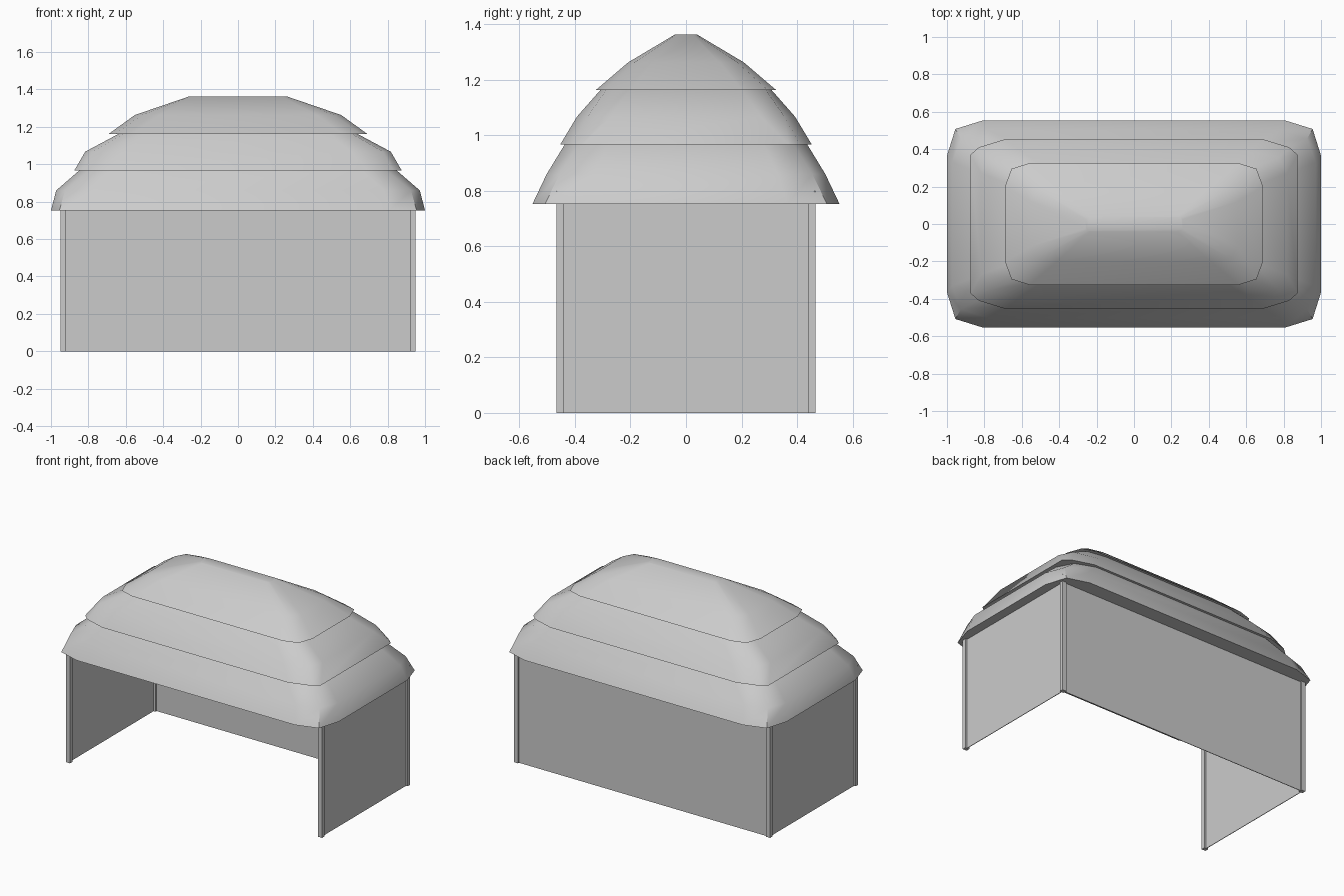
import bpy, bmesh
from math import radians

if "Cube" in bpy.data.objects:
    bpy.data.objects.remove(bpy.data.objects["Cube"])


def finish(bm, name):
    bmesh.ops.recalc_face_normals(bm, faces=bm.faces)
    me = bpy.data.meshes.new(name)
    bm.to_mesh(me)
    bm.free()
    ob = bpy.data.objects.new(name, me)
    bpy.context.collection.objects.link(ob)
    return ob


def box(name, x0, x1, y0, y1, z0, z1):
    bm = bmesh.new()
    bmesh.ops.create_cube(bm, size=1)
    for v in bm.verts:
        v.co.x = x0 + (v.co.x + 0.5) * (x1 - x0)
        v.co.y = y0 + (v.co.y + 0.5) * (y1 - y0)
        v.co.z = z0 + (v.co.z + 0.5) * (z1 - z0)
    return finish(bm, name)


def roof_tier(name, levels):
    """Skin stacked rings; each ring is one quarter outline mirrored four ways."""
    bm = bmesh.new()
    rings = []
    for z, quarter in levels:
        half = quarter + [(-x, y) for x, y in reversed(quarter)]
        pts = half + [(x, -y) for x, y in reversed(half)]
        rings.append([bm.verts.new((x, y, z)) for x, y in pts])
    for lo, hi in zip(rings, rings[1:]):
        for i in range(len(lo)):
            j = (i + 1) % len(lo)
            bm.faces.new((lo[i], lo[j], hi[j], hi[i]))
    # the underside is a hollow vault: an inner skin set in from the eave
    inner = []
    for ring, (dx, dy, dz) in zip(rings, INSETS):
        mx = max(v.co.x for v in ring)
        my = max(v.co.y for v in ring)
        sx, sy = max(mx - dx, .02) / mx, max(my - dy, .01) / my
        inner.append([bm.verts.new((v.co.x * sx, v.co.y * sy, v.co.z + dz)) for v in ring])
    for lo, hi in zip([rings[0]] + inner, inner):
        for i in range(len(lo)):
            j = (i + 1) % len(lo)
            bm.faces.new((lo[i], lo[j], hi[j], hi[i]))
    bm.faces.new(rings[-1])
    bm.faces.new(inner[-1])
    ob = finish(bm, name)
    bpy.ops.object.select_all(action='DESELECT')
    bpy.context.view_layer.objects.active = ob
    ob.select_set(True)
    bpy.ops.object.shade_smooth_by_angle(angle=radians(36))
    return ob


# inward and downward steps of the inner skin at each ring
INSETS = [(.09, .10, 0), (.08, .08, -.015), (.03, .03, -.03)]

# Corner posts
for sx, side in ((-1, "left"), (1, "right")):
    for sy, end in ((-1, "front"), (1, "back")):
        xs = sorted((sx * 0.92, sx * 0.95))
        ys = sorted((sy * 0.44, sy * 0.466))
        box(f"{end}_{side}_post", *xs, *ys, 0, 0.80)

# Thin side walls and back wall, front left open
for sx, side in ((-1, "left"), (1, "right")):
    xs = sorted((sx * 0.934, sx * 0.938))
    box(f"{side}_wall", *xs, -0.445, 0.445, 0, 0.80)
box("back_wall", -0.925, 0.925, 0.452, 0.456, 0, 0.80)

# Three overlapping roof tiers, sharper at the corners higher up
lower = [
    (0.753, [(1.0, .365), (.955, .508), (.81, .553)]),
    (0.86, [(.972, .33), (.925, .455), (.78, .502)]),
    (0.97, [(.845, .28), (.79, .385), (.66, .435)])]
middle = [
    (0.967, [(.875, .37), (.83, .41), (.69, .453)]),
    (1.067, [(.817, .27), (.775, .355), (.61, .393)]),
    (1.167, [(.63, .20), (.60, .285), (.48, .305)])]
upper = [
    (1.163, [(.69, .20), (.655, .295), (.56, .325)]),
    (1.263, [(.552, .12), (.515, .185), (.42, .208)]),
    (1.363, [(.26, .025), (.25, .036), (.235, .04)])]


def open_top(name, levels):
    """A tier whose top ring is left open into the tier above."""
    ob = roof_tier(name, levels)
    bm = bmesh.new()
    bm.from_mesh(ob.data)
    bmesh.ops.delete(bm, geom=[f for f in bm.faces if len(f.verts) > 4], context='FACES_ONLY')
    bm.to_mesh(ob.data)
    bm.free()


open_top("lower_roof", lower)
open_top("middle_roof", middle)
roof_tier("upper_roof", upper)
